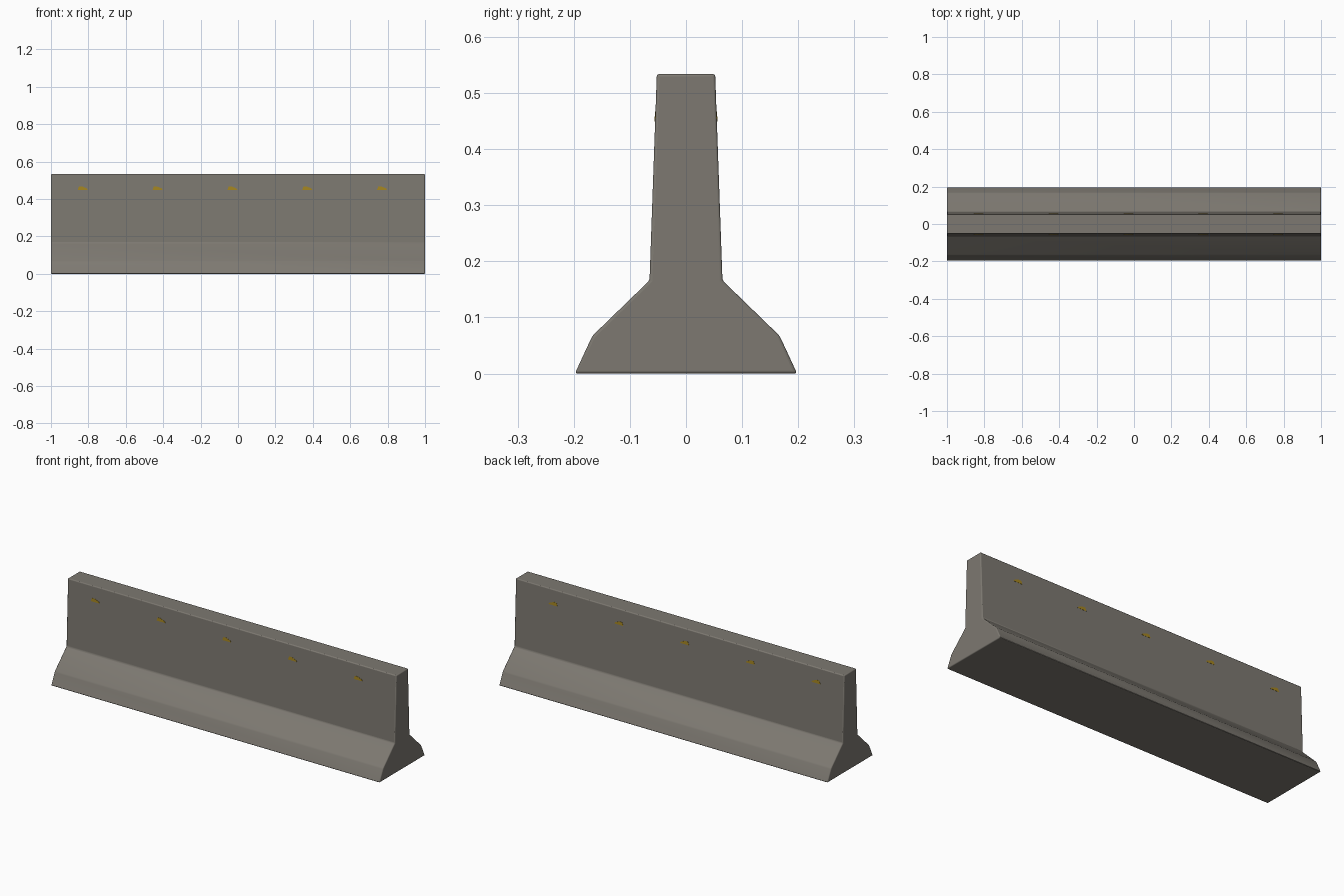
import bpy
import bmesh
import math

cube = bpy.data.objects.get("Cube")
if cube:
    bpy.data.objects.remove(cube)


def material(name, color):
    m = bpy.data.materials.new(name)
    m.use_nodes = True
    m.diffuse_color = (*color, 1)
    bsdf = m.node_tree.nodes["Principled BSDF"]
    bsdf.inputs["Base Color"].default_value = (*color, 1)
    bsdf.inputs["Roughness"].default_value = 0.9
    return m


def extrude_face(name, points, offset, mat):
    """Make a solid by extruding one flat polygon."""
    bm = bmesh.new()
    face = bm.faces.new([bm.verts.new(p) for p in points])
    out = bmesh.ops.extrude_face_region(bm, geom=[face])
    moved = [g for g in out["geom"] if isinstance(g, bmesh.types.BMVert)]
    bmesh.ops.translate(bm, verts=moved, vec=offset)
    bmesh.ops.recalc_face_normals(bm, faces=bm.faces)
    mesh = bpy.data.meshes.new(name)
    bm.to_mesh(mesh)
    bm.free()
    mesh.materials.append(mat)
    obj = bpy.data.objects.new(name, mesh)
    bpy.context.collection.objects.link(obj)
    return obj


concrete = material("concrete grey", (0.205, 0.19, 0.165))
amber = material("reflector amber", (0.37, 0.235, 0.015))

# Concrete body: mirrored half profile extruded along x, with softened edges
half = [(0.198, 0), (0.167, 0.067), (0.065, 0.166), (0.052, 0.534)]
profile = half + [(-y, z) for y, z in reversed(half)]
body = extrude_face("barrier_body", [(-1, y, z) for y, z in profile], (2, 0, 0), concrete)
bevel = body.modifiers.new("soft_edges", "BEVEL")
bevel.width = 0.005
bevel.segments = 3
bevel.limit_method = "ANGLE"
bevel.angle_limit = math.radians(15)
bpy.context.view_layer.objects.active = body
body.select_set(True)
bpy.ops.object.shade_smooth_by_angle(angle=math.radians(35))
body.select_set(False)


# Reflectors: thin plates lying on the sloping walls
def wall_y(z):
    (y0, z0), (y1, z1) = half[2:]
    return y0 + (y1 - y0) * (z - z0) / (z1 - z0)


outline = [(-0.027, 0.449), (0.027, 0.449), (0.022, 0.457), (-0.003, 0.467), (-0.02, 0.467)]
for side, label in ((-1, "front"), (1, "back")):
    for i in range(5):
        x = -0.83 + 0.4 * i
        pts = [(x + dx, side * (wall_y(z) - 0.002), z) for dx, z in outline]
        extrude_face(f"{label}_reflector_{i + 1}", pts, (0, side * 0.003, 0), amber)
